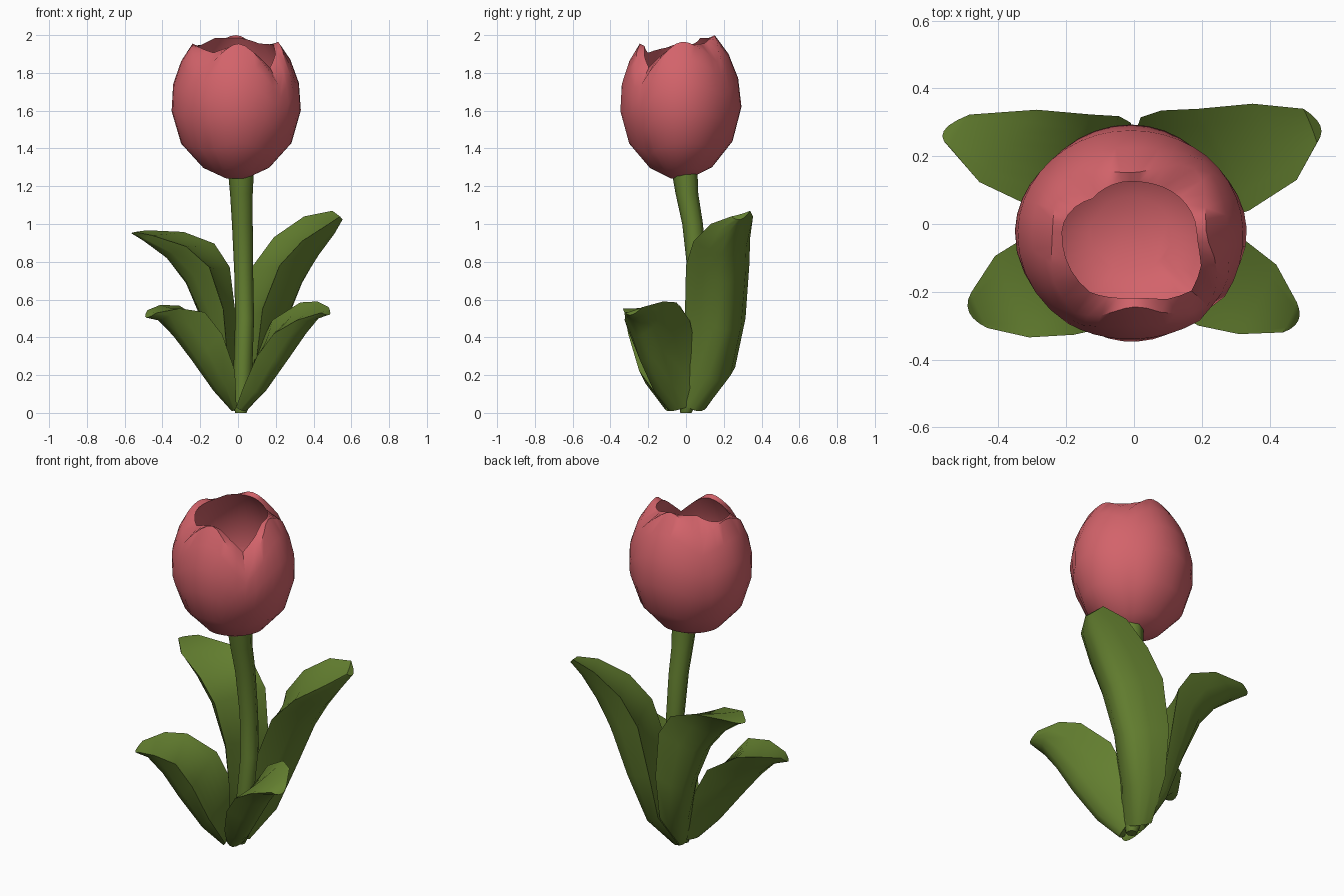
import bpy, bmesh
from math import sin, cos, pi, radians
from mathutils import Vector

cube = bpy.data.objects.get("Cube")
if cube:
    bpy.data.objects.remove(cube, do_unlink=True)


def material(name, rgb):
    mat = bpy.data.materials.new(name)
    mat.use_nodes = True
    mat.diffuse_color = (*rgb, 1)
    mat.node_tree.nodes["Principled BSDF"].inputs["Base Color"].default_value = (*rgb, 1)
    return mat


pink = material("petal pink", (0.65, 0.125, 0.145))
green = material("leaf green", (0.13, 0.22, 0.03))


def loft(name, rings, mat):
    """Skin closed rings of equal length and cap both ends."""
    bm = bmesh.new()
    grid = [[bm.verts.new(p) for p in ring] for ring in rings]
    n = len(rings[0])
    for a, b in zip(grid, grid[1:]):
        for j in range(n):
            k = (j + 1) % n
            bm.faces.new((a[j], a[k], b[k], b[j]))
    bm.faces.new(grid[0][::-1])
    bm.faces.new(grid[-1])
    bmesh.ops.recalc_face_normals(bm, faces=bm.faces[:])
    mesh = bpy.data.meshes.new(name)
    bm.to_mesh(mesh)
    bm.free()
    mesh.materials.append(mat)
    obj = bpy.data.objects.new(name, mesh)
    bpy.context.collection.objects.link(obj)
    bpy.ops.object.select_all(action="DESELECT")
    obj.select_set(True)
    bpy.context.view_layer.objects.active = obj
    bpy.ops.object.shade_smooth_by_angle(angle=radians(50))


# Stem: rings along a gently leaning path
path = [(0.015, 0, 0, 0.03), (0.02, 0.01, 0.06, 0.05), (0.035, 0.06, 0.5, 0.05),
        (0.03, 0.058, 0.75, 0.05), (0.023, 0.035, 1.0, 0.055),
        (0.018, 0.005, 1.16, 0.06), (0.015, -0.01, 1.3, 0.07)]
loft("stem", [[(x + r * cos(k * pi / 4), y + r * sin(k * pi / 4), z) for k in range(8)]
              for x, y, z, r in path], green)

# Flower cup: bulb profile with a rim that rises to petal tips and dips between
profile = [(1.24, 0.05), (1.3, 0.18), (1.43, 0.295), (1.62, 0.348),
           (1.77, 0.33), (1.9, 0.275), (2.0, 0.195)]
tips = [(-45, 1.73), (3, 1.965), (48, 1.86), (90, 2.0), (135, 1.89),
        (178, 1.955), (237, 1.81), (273, 1.955), (315, 1.73)]


def bulb_radius(z):
    for (z0, r0), (z1, r1) in zip(profile, profile[1:]):
        if z <= z1:
            return r0 + (r1 - r0) * (z - z0) / (z1 - z0)
    return profile[-1][1]


# Columns fall on every tip and dip, with the rim rounded at tips, sharp at dips
columns = []
for i, ((a0, z0), (a1, z1)) in enumerate(zip(tips, tips[1:])):
    for s in range(5):
        t = s / 5
        lift = sin(t * pi / 2) if i % 2 == 0 else 1 - cos(t * pi / 2)
        petal = lift if i % 2 == 0 else 1 - lift
        columns.append((radians(a0 + (a1 - a0) * t), z0 + (z1 - z0) * lift, petal))


def around(a, r, z):
    return (-0.01 + r * cos(a), -0.03 + 0.93 * r * sin(a), z)


def cup_ring(f, inset, rise):
    """One ring of the cup; the inner petals rise behind the dips."""
    ring = []
    for a, rim, petal in columns:
        z = 1.24 + (rim + rise * (1 - petal) - 1.24) * f
        r = bulb_radius(z) * (1 - 0.04 * (1 - petal) * f * f) - inset
        ring.append(around(a, r, z))
    return ring


rings = [cup_ring(f, 0, 0) for f in (0, 0.08, 0.26, 0.5, 0.7, 0.87, 1)]
rings += [cup_ring(f, 0.04, 0.11) for f in (0.98, 0.87, 0.7, 0.5, 0.34)]
rings.append([around(a, 0.12, 1.39) for a, rim, petal in columns])
loft("flower_cup", rings, pink)

# Leaves: inner edge, keel and outer edge, with a bowed back and flatter face
tall = (
    [(0.06, -0.03, 0.05), (0.1, 0, 0.3), (0.13, -0.005, 0.55), (0.22, 0, 0.78),
     (0.34, 0.04, 0.91), (0.48, 0.13, 1.0), (0.54, 0.24, 1.04)],
    [(0.04, 0.06, 0.01), (0.14, 0.16, 0.17), (0.24, 0.21, 0.44), (0.34, 0.23, 0.69),
     (0.42, 0.24, 0.83), (0.5, 0.26, 0.95), (0.55, 0.29, 1.025)],
    [(-0.03, 0.11, 0.03), (0, 0.26, 0.24), (0.02, 0.315, 0.5), (0.08, 0.335, 0.78),
     (0.19, 0.34, 0.93), (0.35, 0.355, 1.04), (0.5, 0.34, 1.07)])
short_back = [(0.06, 0.06, 0.05), (0.09, 0.06, 0.3), (0.18, 0.02, 0.49),
              (0.33, -0.05, 0.585), (0.42, -0.12, 0.59), (0.48, -0.23, 0.56)]
short_keel = [(0.04, -0.07, 0.01), (0.15, -0.12, 0.12), (0.27, -0.18, 0.29),
              (0.36, -0.22, 0.42), (0.43, -0.25, 0.505), (0.485, -0.285, 0.52)]
low_front = [(-0.01, -0.09, 0.03), (0.03, -0.17, 0.14), (0.1, -0.25, 0.3),
             (0.19, -0.3, 0.42), (0.31, -0.325, 0.49), (0.44, -0.32, 0.53)]
high_front = [(0.01, -0.1, 0.03), (0.02, -0.23, 0.23), (0.1, -0.285, 0.43),
              (0.2, -0.31, 0.55), (0.33, -0.33, 0.57), (0.44, -0.32, 0.545)]


def bow(a, k, b, u):
    return a * u * (u - 1) / 2 + k * (1 - u * u) + b * u * (u + 1) / 2


def leaf(name, rails, warp=lambda x, y, z: (x, y, z)):
    rings = []
    for points in zip(*rails):
        a, k, b = (Vector(warp(*p)) for p in points)
        face = ((a + b) / 2).lerp(k, 0.08)
        rings.append([bow(a, k, b, i / 3) for i in range(-3, 4)]
                     + [bow(a, face, b, i / 3) for i in range(2, -3, -1)])
    loft(name, rings, green)


leaf("back_left_leaf", tall)
leaf("back_right_leaf", tall,
     lambda x, y, z: (-x * (0.47 + x), y * 0.95, z - 0.06 * z ** 8))
leaf("front_left_leaf", (short_back, short_keel, low_front))
leaf("front_right_leaf", (short_back, short_keel, high_front),
     lambda x, y, z: (-x * (0.8 + 0.42 * x), y * 1.08 + 0.2 * x * x, z * 0.97))
